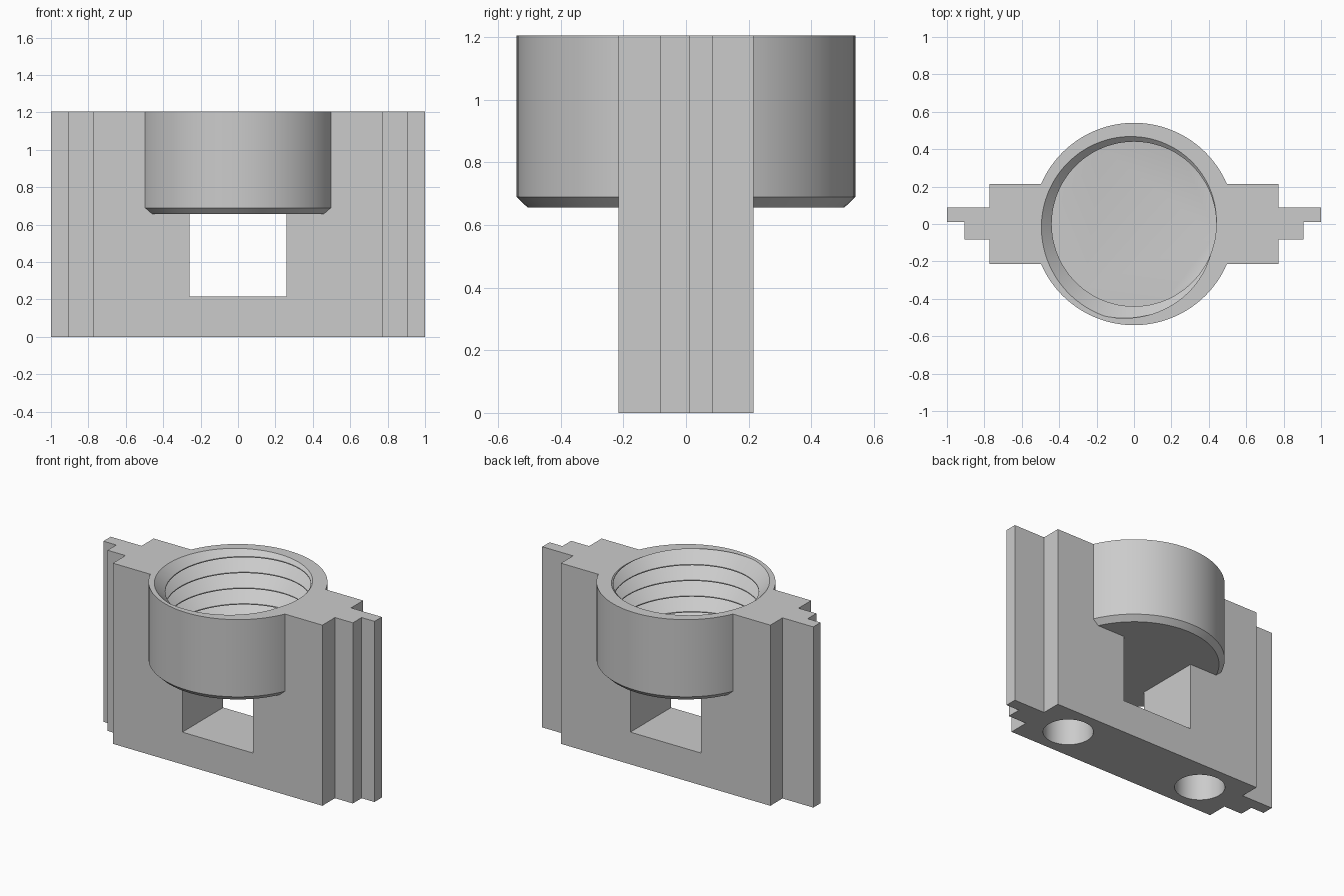
import bpy, bmesh, math

cube = bpy.data.objects.get("Cube")
if cube:
    bpy.data.objects.remove(cube, do_unlink=True)

TOP, BASE, FLOOR = 1.205, 0.657, 0.71   # rim, underside of cup, bottom of bore
HALF_Y = 0.215

grey = bpy.data.materials.new("light_grey")
grey.use_nodes = True
colour = (0.6, 0.6, 0.6, 1)
grey.diffuse_color = colour
grey.node_tree.nodes["Principled BSDF"].inputs["Base Color"].default_value = colour


def finish(name, bm):
    bmesh.ops.recalc_face_normals(bm, faces=bm.faces)
    mesh = bpy.data.meshes.new(name)
    bm.to_mesh(mesh)
    bm.free()
    mesh.materials.append(grey)
    ob = bpy.data.objects.new(name, mesh)
    bpy.context.collection.objects.link(ob)
    return ob


def prism(name, outline, z0, z1):
    bm = bmesh.new()
    face = bm.faces.new([bm.verts.new((x, y, z0)) for x, y in outline])
    ext = bmesh.ops.extrude_face_region(bm, geom=[face])
    verts = [g for g in ext["geom"] if isinstance(g, bmesh.types.BMVert)]
    bmesh.ops.translate(bm, verts=verts, vec=(0, 0, z1 - z0))
    return finish(name, bm)


def lathe(name, profile, n=96, cx=0):
    bm = bmesh.new()
    rings = [[bm.verts.new((cx + r * math.cos(math.tau * i / n),
                            r * math.sin(math.tau * i / n), z))
              for i in range(n)] for r, z in profile]
    for a, b in zip(rings, rings[1:]):
        for i in range(n):
            k = (i + 1) % n
            bm.faces.new((a[i], a[k], b[k], b[i]))
    bm.faces.new(rings[0])
    bm.faces.new(rings[-1])
    return finish(name, bm)


def thread_cutter(name, n=96, pitch=0.105):
    """Solid screw shape; rows follow the helix and are clamped at both ends."""
    shape = [(0, 0.44), (0.35, 0.4785), (0.7, 0.517), (0.94, 0.44)]
    r_min, z_end = 0.44, TOP + 0.15
    bm = bmesh.new()
    columns = []
    for i in range(n + 1):
        turn = i / n
        a = math.tau * (i % n) / n
        col = []
        for k in range(-7, 5):
            for phase, r in shape:
                z = TOP + pitch * (k + phase - turn)
                if z <= FLOOR or z >= z_end:
                    z, r = min(max(z, FLOOR), z_end), r_min
                col.append(bm.verts.new((r * math.cos(a), r * math.sin(a), z)))
        columns.append(col)
    for a, b in zip(columns, columns[1:]):
        for j in range(len(a) - 1):
            bm.faces.new((a[j], b[j], b[j + 1], a[j + 1]))
    bmesh.ops.remove_doubles(bm, verts=bm.verts, dist=1e-5)
    bmesh.ops.holes_fill(bm, edges=bm.edges, sides=0)
    return finish(name, bm)


def combine(target, other, operation):
    mod = target.modifiers.new(operation.lower(), "BOOLEAN")
    mod.operation = operation
    mod.solver = "EXACT"
    mod.object = other
    bpy.context.view_layer.objects.active = target
    bpy.ops.object.modifier_apply(modifier=mod.name)
    bpy.data.objects.remove(other, do_unlink=True)


# Slab with stepped tongues on both sides
side = [(0.773, -HALF_Y), (0.773, -0.082), (0.905, -0.082), (0.905, 0.01),
        (1, 0.01), (1, 0.087), (0.773, 0.087), (0.773, HALF_Y)]
outline = side + [(-x, y) for x, y in reversed(side)]
body = prism("threaded_slide_block", outline, 0, TOP)

# Square window through the slab
w = 0.26
combine(body, prism("window_cutter", [(-w, -1), (w, -1), (w, 1), (-w, 1)], 0.215, BASE),
        "DIFFERENCE")

# Round cup with a chamfered underside
combine(body, lathe("cup", [(0.507, BASE), (0.541, 0.69), (0.541, TOP)]), "UNION")

# Threaded bore
combine(body, thread_cutter("thread_cutter"), "DIFFERENCE")

# Two blind holes in the bottom
for s in (-1, 1):
    combine(body, lathe("pin_hole_cutter", [(0.15, -0.1), (0.15, 0.4)], 64, s * 0.512),
            "DIFFERENCE")

bpy.ops.object.select_all(action="DESELECT")
body.select_set(True)
bpy.context.view_layer.objects.active = body
bpy.ops.object.shade_smooth_by_angle(angle=math.radians(25))
